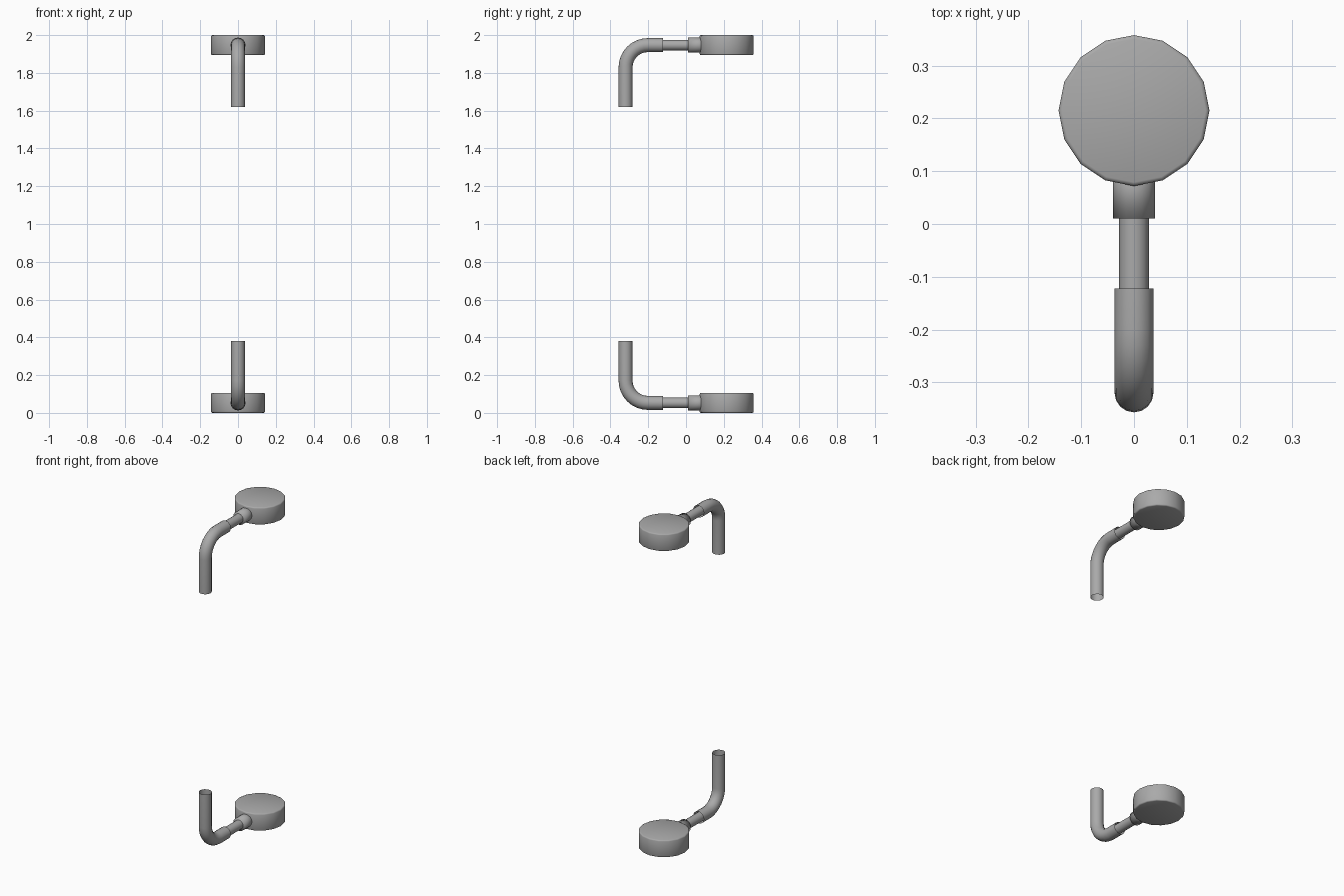
import bpy, bmesh, math
from mathutils import Vector

cube = bpy.data.objects.get("Cube")
if cube:
    bpy.data.objects.remove(cube)

SIDES = 16
MID = 1.0          # height of the mirror plane
AXIS = 0.947       # height of the handle axis above the mirror plane

metal = bpy.data.materials.new("grey_metal")
metal.use_nodes = True
metal.diffuse_color = (0.4, 0.4, 0.4, 1)
metal.node_tree.nodes["Principled BSDF"].inputs["Base Color"].default_value = (0.4, 0.4, 0.4, 1)


def finish(name, bm, angle=40):
    """Make a smooth object from the mesh, mirrored from the upper to the lower end."""
    bmesh.ops.recalc_face_normals(bm, faces=bm.faces)
    mesh = bpy.data.meshes.new(name)
    bm.to_mesh(mesh)
    bm.free()
    mesh.materials.append(metal)
    obj = bpy.data.objects.new(name, mesh)
    obj.location.z = MID
    bpy.context.collection.objects.link(obj)
    mirror = obj.modifiers.new("lower_end", 'MIRROR')
    mirror.use_axis = (False, False, True)
    mirror.use_mirror_merge = False
    bpy.ops.object.select_all(action='DESELECT')
    obj.select_set(True)
    bpy.context.view_layer.objects.active = obj
    bpy.ops.object.shade_smooth_by_angle(angle=math.radians(angle))
    return obj


def tube(name, radius, path):
    """Sweep a ring along a path of (y, z, tilt); tilt 0 points up, 90 degrees points back."""
    bm = bmesh.new()
    rings = []
    for y, z, tilt in path:
        across = Vector((0, math.cos(tilt), -math.sin(tilt)))
        ring = []
        for i in range(SIDES):
            a = math.tau * i / SIDES
            offset = Vector((math.cos(a), 0, 0)) + across * math.sin(a)
            ring.append(bm.verts.new(Vector((0, y, z)) + offset * radius))
        rings.append(ring)
    for low, high in zip(rings, rings[1:]):
        for i in range(SIDES):
            j = (i + 1) % SIDES
            bm.faces.new((low[i], low[j], high[j], high[i]))
    return finish(name, bm)


# Bent pipe, open at both ends
PIPE_Y, BEND, STEPS = -0.32, 0.118, 8
path = [(PIPE_Y, 0.62, 0)]
for s in range(STEPS + 1):
    t = math.pi / 2 * s / STEPS
    path.append((PIPE_Y + BEND * (1 - math.cos(t)), AXIS - BEND * (1 - math.sin(t)), t))
path.append((-0.122, AXIS, math.pi / 2))
tube("bent_pipe", 0.037, path)

# Thin neck and the collar that joins it to the disc
back = math.pi / 2
tube("neck", 0.028, [(-0.15, AXIS, back), (0.08, AXIS, back)])
collar = tube("collar", 0.04, [(0.01, AXIS, back), (0.12, AXIS, back)])
bm = bmesh.new()
bm.from_mesh(collar.data)
bmesh.ops.holes_fill(bm, edges=[e for e in bm.edges if e.is_boundary])
bmesh.ops.recalc_face_normals(bm, faces=bm.faces)
bm.to_mesh(collar.data)
bm.free()

# Round end disc with softened rims
bm = bmesh.new()
bmesh.ops.create_cone(bm, cap_ends=True, segments=SIDES, radius1=0.143, radius2=0.143, depth=0.106)
rims = [e for e in bm.edges if abs(e.verts[0].co.z - e.verts[1].co.z) < 0.01]
bmesh.ops.bevel(bm, geom=rims, offset=0.007, segments=2, profile=0.5, affect='EDGES')
bmesh.ops.translate(bm, verts=bm.verts, vec=(0, 0.215, AXIS))
finish("end_disc", bm, 50)
